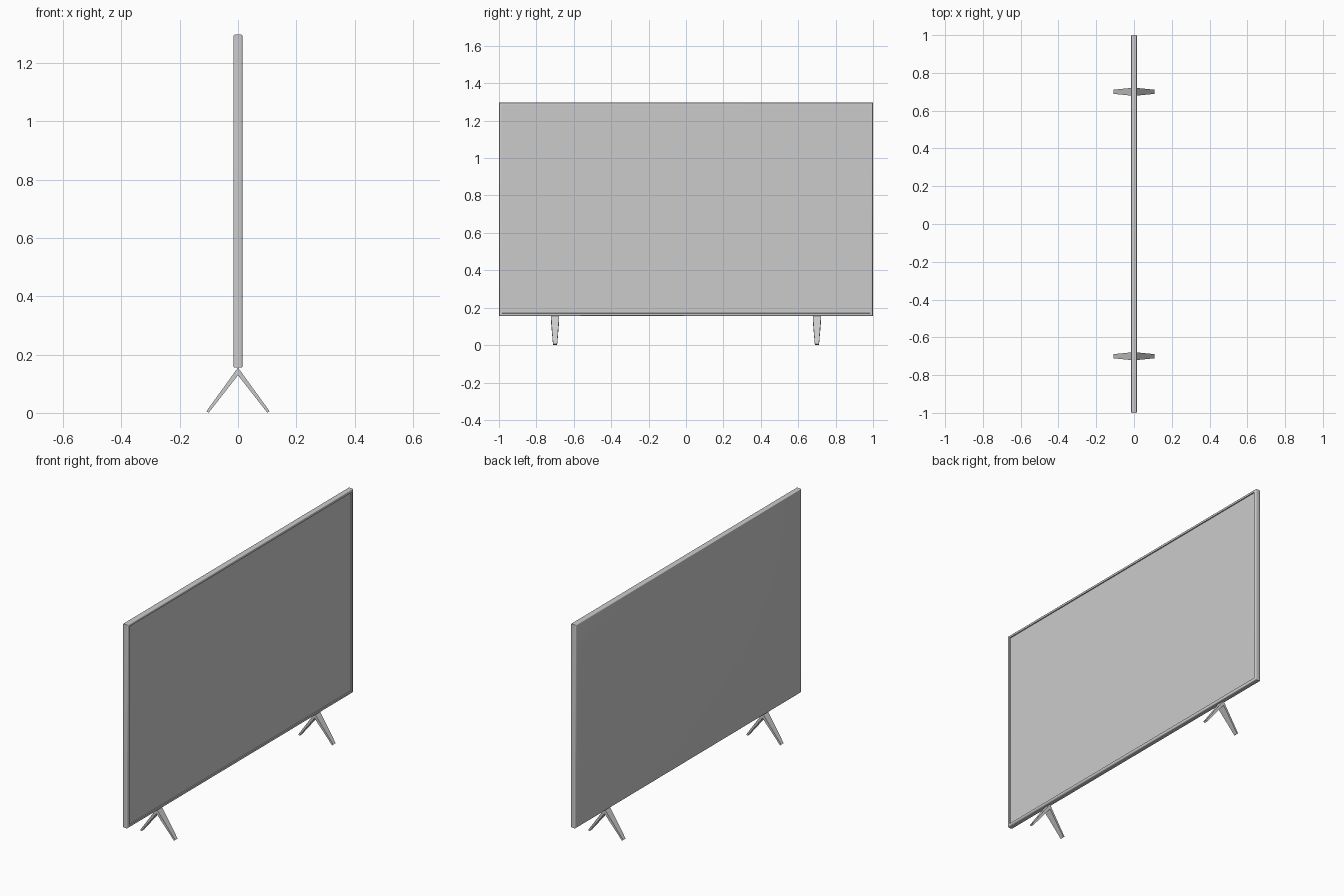
import bpy, bmesh, math

if "Cube" in bpy.data.objects:
    bpy.data.objects.remove(bpy.data.objects["Cube"])

Z0, Z1, HALF_W, T = 0.155, 1.297, 1.0, 0.016   # panel bottom, top, half width, half thickness


def make_object(name, bm):
    bmesh.ops.recalc_face_normals(bm, faces=bm.faces)
    mesh = bpy.data.meshes.new(name)
    bm.to_mesh(mesh)
    bm.free()
    ob = bpy.data.objects.new(name, mesh)
    bpy.context.collection.objects.link(ob)
    return ob


def loft(name, rings):
    # Joins equal-sized point rings and caps both ends
    bm = bmesh.new()
    loops = [[bm.verts.new(p) for p in r] for r in rings]
    for a, b in zip(loops, loops[1:]):
        for i in range(len(a)):
            j = (i + 1) % len(a)
            bm.faces.new((a[i], a[j], b[j], b[i]))
    bm.faces.new(loops[0])
    bm.faces.new(loops[-1])
    return make_object(name, bm)


def rect(x, inset):
    y, a, b = HALF_W - inset, Z0 + inset, Z1 - inset
    return [(x, -y, a), (x, y, a), (x, y, b), (x, -y, b)]


# Panel: rounded back edge, rounded front bezel, recessed screen
R = 0.007
arc = [math.radians(d) for d in (0, 30, 60, 90)]
section = [(-T + R - R * math.cos(a), R - R * math.sin(a)) for a in arc]
section += [(T - R + R * math.sin(a), R - R * math.cos(a)) for a in arc]
section += [(T, 0.015), (T - 0.005, 0.016)]
panel = loft("screen_panel", [rect(x, i) for x, i in section])
bpy.context.view_layer.objects.active = panel
panel.select_set(True)
bpy.ops.object.shade_smooth_by_angle(angle=math.radians(35))


# Splayed feet: an inverted V tapering towards the floor
def leg_ring(top, bottom, y, half):
    return [(top[0], y - half, top[1]), (top[0], y + half, top[1]),
            (bottom[0], y + half, bottom[1]), (bottom[0], y - half, bottom[1])]


for side, y in (("left", -0.70), ("right", 0.70)):
    loft(side + "_stand_leg", [
        leg_ring((-0.108, 0.006), (-0.101, 0.0), y, 0.011),
        leg_ring((0, 0.1555), (0, 0.129), y, 0.022),
        leg_ring((0.108, 0.006), (0.101, 0.0), y, 0.011)])
